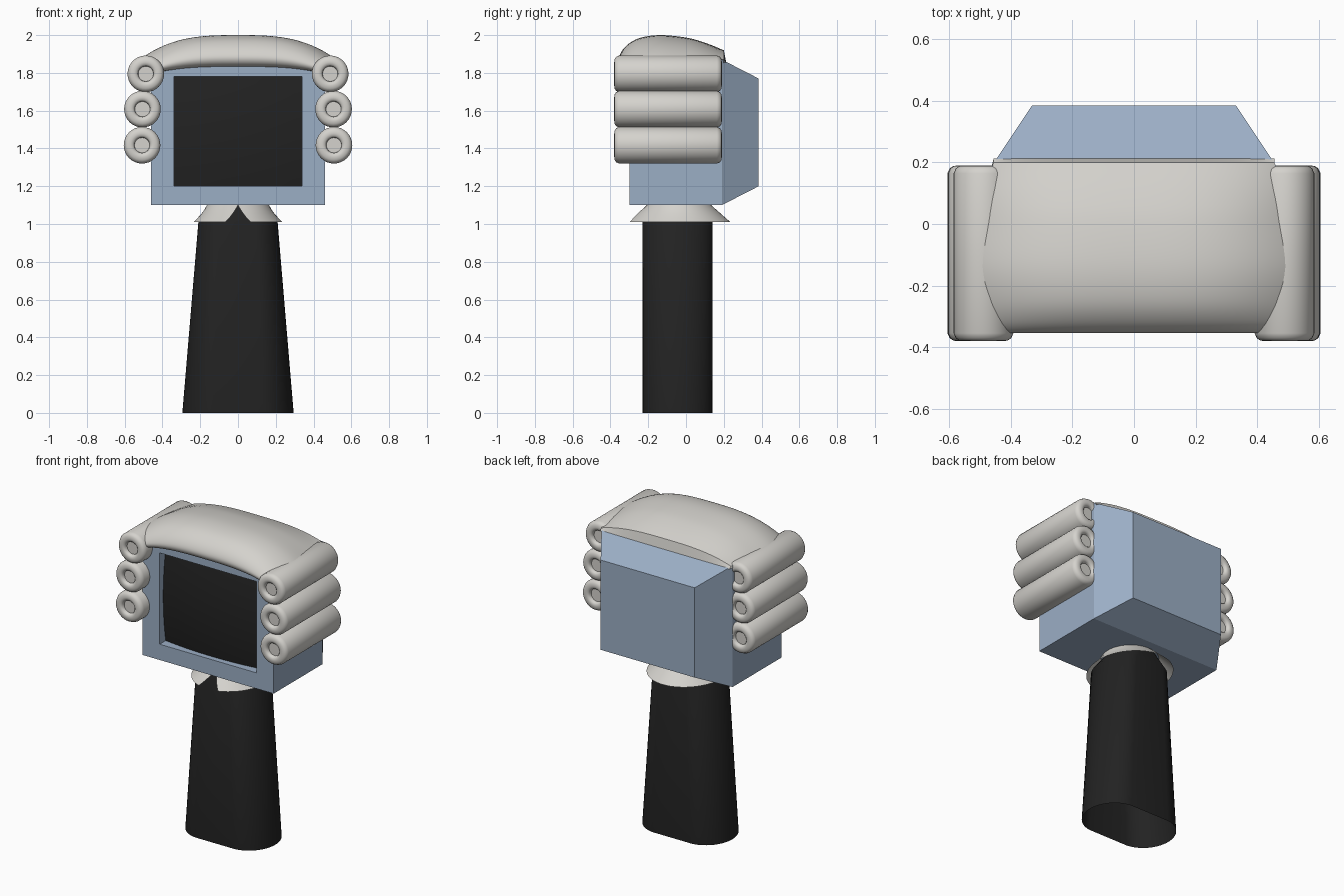
import bpy, bmesh, math

if "Cube" in bpy.data.objects:
    bpy.data.objects.remove(bpy.data.objects["Cube"])


def material(name, rgb):
    m = bpy.data.materials.new(name)
    m.diffuse_color = (*rgb, 1)
    m.use_nodes = True
    m.node_tree.nodes["Principled BSDF"].inputs["Base Color"].default_value = m.diffuse_color
    return m


CREAM = material("wig cream", (0.66, 0.645, 0.61))
BLUE = material("case blue", (0.33, 0.425, 0.56))
BLACK = material("matte black", (0.016, 0.016, 0.016))


def loft(name, rings, mat, closed=True, caps=(True, True), angle=None):
    """Skin a list of point rings into one object."""
    bm = bmesh.new()
    vs = [[bm.verts.new(p) for p in r] for r in rings]
    n = len(rings[0])
    for a, b in zip(vs, vs[1:]):
        for i in range(n if closed else n - 1):
            j = (i + 1) % n
            bm.faces.new((a[i], a[j], b[j], b[i]))
    if caps[0]:
        bm.faces.new(vs[0][::-1])
    if caps[1]:
        bm.faces.new(vs[-1])
    bmesh.ops.recalc_face_normals(bm, faces=bm.faces)
    me = bpy.data.meshes.new(name)
    bm.to_mesh(me)
    bm.free()
    me.materials.append(mat)
    ob = bpy.data.objects.new(name, me)
    bpy.context.collection.objects.link(ob)
    if angle:
        bpy.ops.object.select_all(action='DESELECT')
        ob.select_set(True)
        bpy.context.view_layer.objects.active = ob
        bpy.ops.object.shade_smooth_by_angle(angle=math.radians(angle))
    return ob


def spline(pts, steps):
    """Catmull-Rom curve through points of any dimension."""
    p = [pts[0]] + pts + [pts[-1]]
    out = []
    for k in range(len(pts) - 1):
        for s in range(steps):
            t = s / steps
            out.append([0.5 * (2 * b + (c - a) * t + (2 * a - 5 * b + 4 * c - d) * t * t
                               + (3 * b - a - 3 * c + d) * t ** 3)
                        for a, b, c, d in zip(*p[k:k + 4])])
    return out + [list(pts[-1])]


# Television case: recessed opening, bezel, box, tapered back
def rect(x, z0, z1, y):
    return [(-x, y, z0), (x, y, z0), (x, y, z1), (-x, y, z1)]


loft("television_case", [rect(0.34, 1.20, 1.78, -0.235), rect(0.34, 1.20, 1.78, -0.30),
                         rect(0.46, 1.10, 1.87, -0.30), rect(0.46, 1.10, 1.87, 0.19),
                         rect(0.33, 1.20, 1.77, 0.385)], BLUE)

# Bulging screen
N = 16
grid = []
for j in range(N + 1):
    v = 2 * j / N - 1
    row = []
    for i in range(N + 1):
        u = 2 * i / N - 1
        row.append((0.34 * u, -0.24 - 0.05 * (1 - (u * u + v * v) / 2), 1.49 + 0.29 * v))
    grid.append(row)
screen = loft("screen", grid, BLACK, closed=False, caps=(False, False), angle=40)
if screen.data.polygons[0].normal.y > 0:
    screen.data.flip_normals()


# Robe body: rounded oblong section, tapering in width, narrow neck inside the collar
def oblong(z, hx, hy, yc, straight=0.42, n=48):
    ring = []
    for i in range(n):
        a = 2 * math.pi * (i + 0.5) / n
        c, s = math.cos(a), math.sin(a)
        x = math.copysign(straight, c) + (1 - straight) * c
        ring.append((hx * x, yc + hy * s, z))
    return ring


loft("robe", [oblong(0, 0.295, 0.185, -0.045), oblong(1.01, 0.21, 0.185, -0.045),
              oblong(1.10, 0.14, 0.155, -0.04, 0.2)], BLACK, caps=(False, True), angle=40)

# Flared collar with a V opening at the front
collar = []
for k in range(5):
    t = k / 4
    rx, ry = 0.165 + 0.07 * t ** 1.3, 0.17 + 0.102 * t
    gap = math.radians(16.5) * t
    collar.append([])
    for i in range(49):
        a = -math.pi / 2 + gap + (2 * math.pi - 2 * gap) * i / 48
        collar[-1].append((rx * math.cos(a), -0.037 + ry * math.sin(a), 1.10 - 0.09 * t))
loft("collar", collar, CREAM, closed=False, caps=(False, False), angle=40)

# Wig top: side profile (y, z, half width, droop at the ends) swept across x
back = [(0.213, 1.855, 0.455, 0.0), (0.20, 1.92, 0.455, 0.05)]
crown = [(0.20, 1.92, 0.455, 0.05), (0.10, 1.96, 0.485, 0.09), (0.0, 1.987, 0.50, 0.115),
         (-0.14, 2.0, 0.508, 0.12), (-0.25, 1.983, 0.495, 0.115), (-0.32, 1.94, 0.46, 0.085),
         (-0.353, 1.885, 0.425, 0.055), (-0.335, 1.845, 0.41, 0.035), (-0.28, 1.83, 0.41, 0.025)]
profile = [list(back[0])] + spline(crown, 5)
sections = []
for i in range(33):
    s = math.sin(math.pi / 2 * (2 * i / 32 - 1))
    sections.append([(w * s, y, z - d * abs(s) ** 3) for y, z, w, d in profile])
loft("wig_top", sections, CREAM, angle=40)

# Side curls: rolled cylinders with dimpled ends, mirrored left and right
end = [(0.040, 0.022), (0.042, 0.010), (0.050, 0.002), (0.062, 0.0), (0.078, 0.002),
       (0.090, 0.010), (0.097, 0.026)]
curl = [(r, -0.38 + d) for r, d in end] + [(r, 0.19 - d) for r, d in reversed(end)]
for side, label in ((-1, "left"), (1, "right")):
    for n, (x, z) in enumerate(((0.488, 1.795), (0.506, 1.608), (0.508, 1.417))):
        rings = [[(side * x + r * math.cos(2 * math.pi * i / 32), y,
                   z + r * math.sin(2 * math.pi * i / 32)) for i in range(32)] for r, y in curl]
        loft(f"wig_curl_{label}_{n + 1}", rings, CREAM, angle=50)
